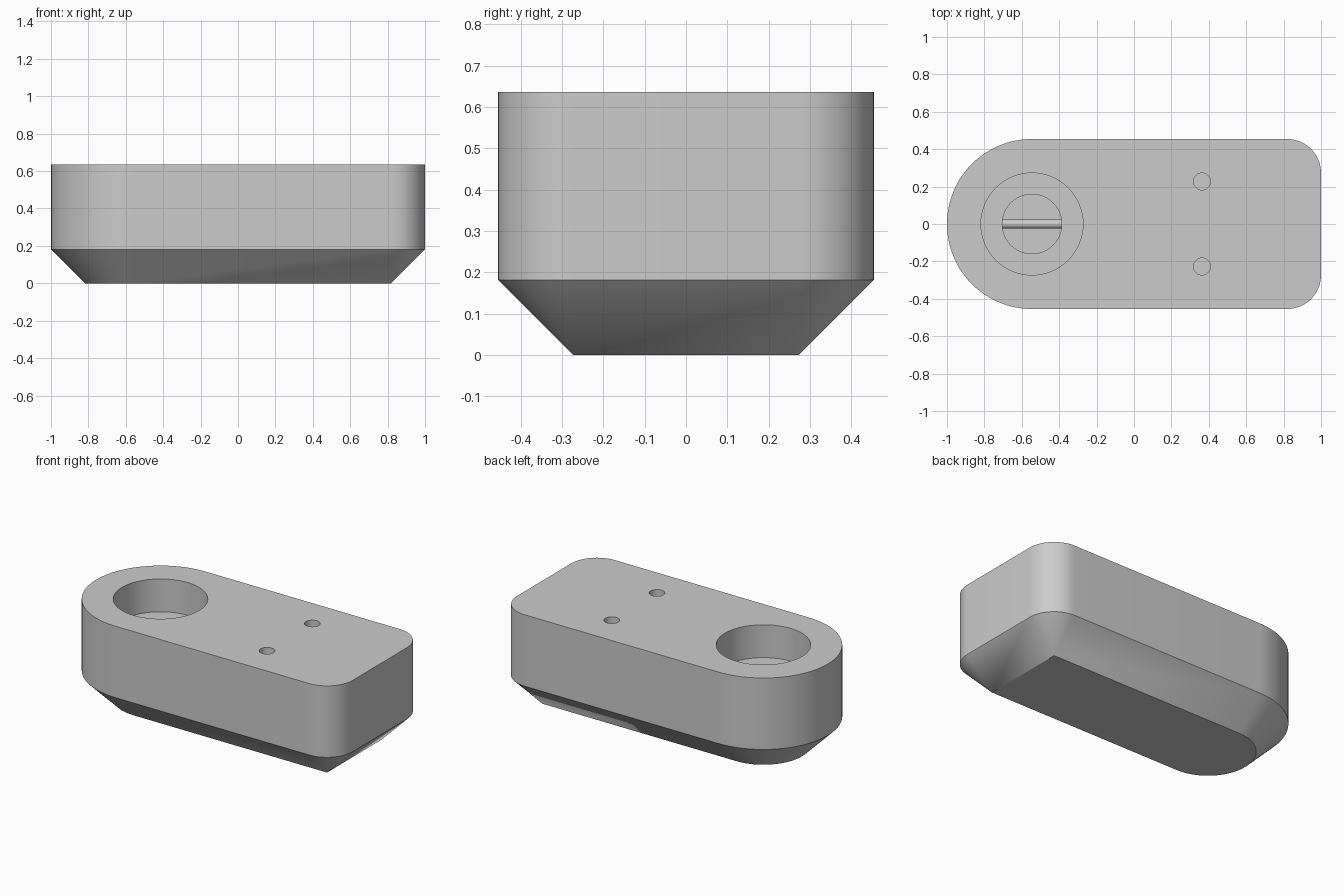
import bpy
import bmesh
from math import pi, cos, sin, radians

U = 1 / 11                      # one design unit
HEIGHT, CHAMFER = 7 * U, 2 * U
ROUND_X = -6 * U                # centre of the rounded end and its pocket

if "Cube" in bpy.data.objects:
    bpy.data.objects.remove(bpy.data.objects["Cube"])

grey = bpy.data.materials.new("light_grey")
grey.use_nodes = True
colour = (0.6, 0.6, 0.6, 1)
grey.diffuse_color = colour
grey.node_tree.nodes["Principled BSDF"].inputs["Base Color"].default_value = colour


def add_object(name, bm):
    bmesh.ops.recalc_face_normals(bm, faces=bm.faces)
    mesh = bpy.data.meshes.new(name)
    bm.to_mesh(mesh)
    bm.free()
    mesh.materials.append(grey)
    obj = bpy.data.objects.new(name, mesh)
    bpy.context.collection.objects.link(obj)
    return obj


def arc(cx, cy, r, start, end, steps):
    angles = [radians(start + (end - start) * i / steps) for i in range(steps + 1)]
    return [(cx + r * cos(a), cy + r * sin(a)) for a in angles]


def outline(inset):
    """Plan shape: full round on the left, small corner rounds on the right."""
    corner = 2 * U
    x, y = 11 * U - corner, 5 * U - corner
    return (arc(x, -y, corner - inset, -90, 0, 16)
            + arc(x, y, corner - inset, 0, 90, 16)
            + arc(ROUND_X, 0, 5 * U - inset, 90, 270, 48))


def cylinder(name, r, x, y, z0, z1, segments=64):
    bm = bmesh.new()
    bmesh.ops.create_cone(bm, cap_ends=True, segments=segments,
                          radius1=r, radius2=r, depth=z1 - z0)
    bmesh.ops.translate(bm, verts=bm.verts, vec=(x, y, (z0 + z1) / 2))
    return add_object(name, bm)


def smooth(obj):
    bpy.ops.object.select_all(action="DESELECT")
    obj.select_set(True)
    bpy.context.view_layer.objects.active = obj
    bpy.ops.object.shade_smooth_by_angle(angle=radians(30))


# Body: straight wall above an inward chamfer
bm = bmesh.new()
rings = [[bm.verts.new((x, y, z)) for x, y in outline(inset)]
         for inset, z in ((CHAMFER, 0), (0, CHAMFER), (0, HEIGHT))]
count = len(rings[0])
for low, high in zip(rings, rings[1:]):
    for i in range(count):
        j = (i + 1) % count
        bm.faces.new((low[i], low[j], high[j], high[i]))
bm.faces.new(rings[0])
bm.faces.new(rings[-1])
bmesh.ops.remove_doubles(bm, verts=bm.verts, dist=0.0001)
body = add_object("body", bm)

# Stepped pocket and two screw holes
POCKET_FLOOR, WELL_FLOOR = HEIGHT - 2.3 * U, 2 * U
cutters = [
    cylinder("pocket_cutter", 3 * U, ROUND_X, 0, POCKET_FLOOR, HEIGHT + U),
    cylinder("well_cutter", 1.75 * U, ROUND_X, 0, WELL_FLOOR, HEIGHT + U / 2),
]
for side in (-1, 1):
    cutters.append(cylinder("screw_hole_cutter", 0.5 * U, 4 * U, side * 2.5 * U,
                            HEIGHT - 4 * U, HEIGHT + U, 32))
for cutter in cutters:
    cutter.hide_render = True
    mod = body.modifiers.new("cut", "BOOLEAN")
    mod.operation = "DIFFERENCE"
    mod.solver = "EXACT"
    mod.object = cutter
    bpy.context.view_layer.objects.active = body
    bpy.ops.object.modifier_apply(modifier=mod.name)
    bpy.data.objects.remove(cutter)
smooth(body)

# Cross bar spanning the well
half = 1.75 * U
bar = cylinder("cross_bar", 0.27 * U, 0, 0, -half, half, 24)
bar.rotation_euler = (0, pi / 2, 0)
bar.location = (ROUND_X, 0, 3.3 * U)
smooth(bar)
